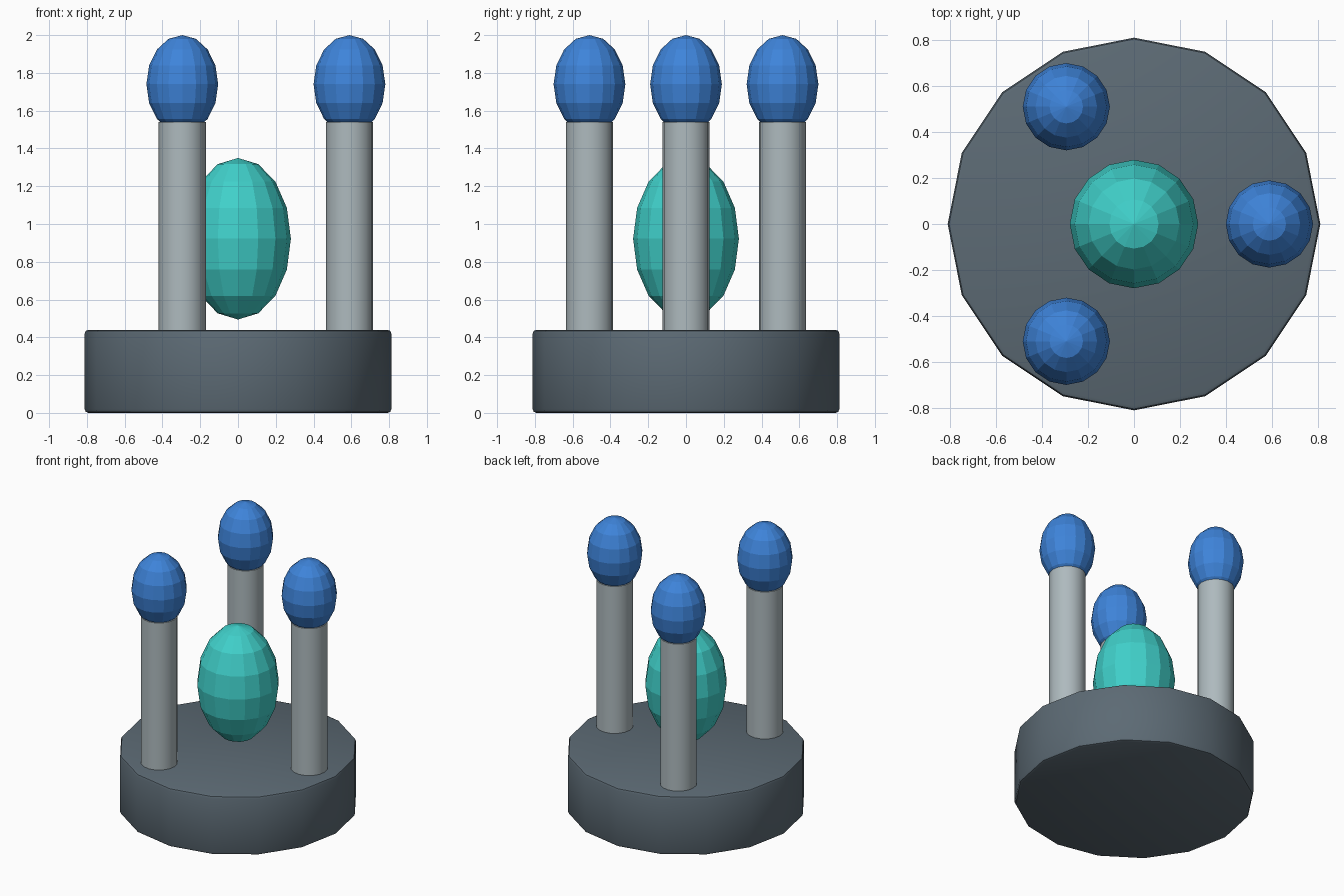
import bpy
import math

if "Cube" in bpy.data.objects:
    bpy.data.objects.remove(bpy.data.objects["Cube"])


def srgb(r, g, b):
    def lin(c):
        c /= 255
        return c / 12.92 if c <= 0.04045 else ((c + 0.055) / 1.055) ** 2.4
    return (lin(r), lin(g), lin(b), 1)


def material(name, rgb):
    m = bpy.data.materials.new(name)
    m.diffuse_color = srgb(*rgb)
    m.use_nodes = True
    m.node_tree.nodes["Principled BSDF"].inputs["Base Color"].default_value = m.diffuse_color
    return m


slate = material("slate grey", (92, 106, 116))
silver = material("light grey", (174, 186, 190))
blue = material("blue", (62, 132, 218))
teal = material("teal", (64, 208, 202))


def finish(name, mat):
    ob = bpy.context.object
    ob.name = name
    ob.data.materials.append(mat)
    return ob


def column(name, mat, radius, x, y, z0, z1, sides=16):
    bpy.ops.mesh.primitive_cylinder_add(vertices=sides, radius=radius, depth=z1 - z0,
                                        location=(x, y, (z0 + z1) / 2))
    return finish(name, mat)


def egg(name, mat, radius, height, x, y, z):
    bpy.ops.mesh.primitive_uv_sphere_add(segments=16, ring_count=8, radius=1,
                                         location=(x, y, z))
    ob = finish(name, mat)
    ob.scale = (radius, radius, height / 2)
    bpy.ops.object.transform_apply(location=False, rotation=False, scale=True)
    bpy.ops.object.shade_flat()
    return ob


# Drum base with softened rims
base = column("base", slate, 0.812, 0, 0, 0, 0.44)
bevel = base.modifiers.new("rim", 'BEVEL')
bevel.width = 0.02
bevel.segments = 2
bevel.limit_method = 'ANGLE'
bevel.angle_limit = math.radians(50)
bpy.ops.object.modifier_apply(modifier="rim")
bpy.ops.object.shade_smooth_by_angle(angle=math.radians(30))

# Floating centre core
egg("core", teal, 0.28, 0.855, 0, 0, 0.922)

# Three pillars with egg-shaped knobs
for i in range(3):
    a = i * math.tau / 3
    x, y = 0.59 * math.cos(a), 0.59 * math.sin(a)
    column(f"pillar_{i + 1}", silver, 0.125, x, y, 0.42, 1.54)
    bpy.ops.object.shade_smooth_by_angle(angle=math.radians(30))
    egg(f"knob_{i + 1}", blue, 0.19, 0.52, x, y, 1.74)
